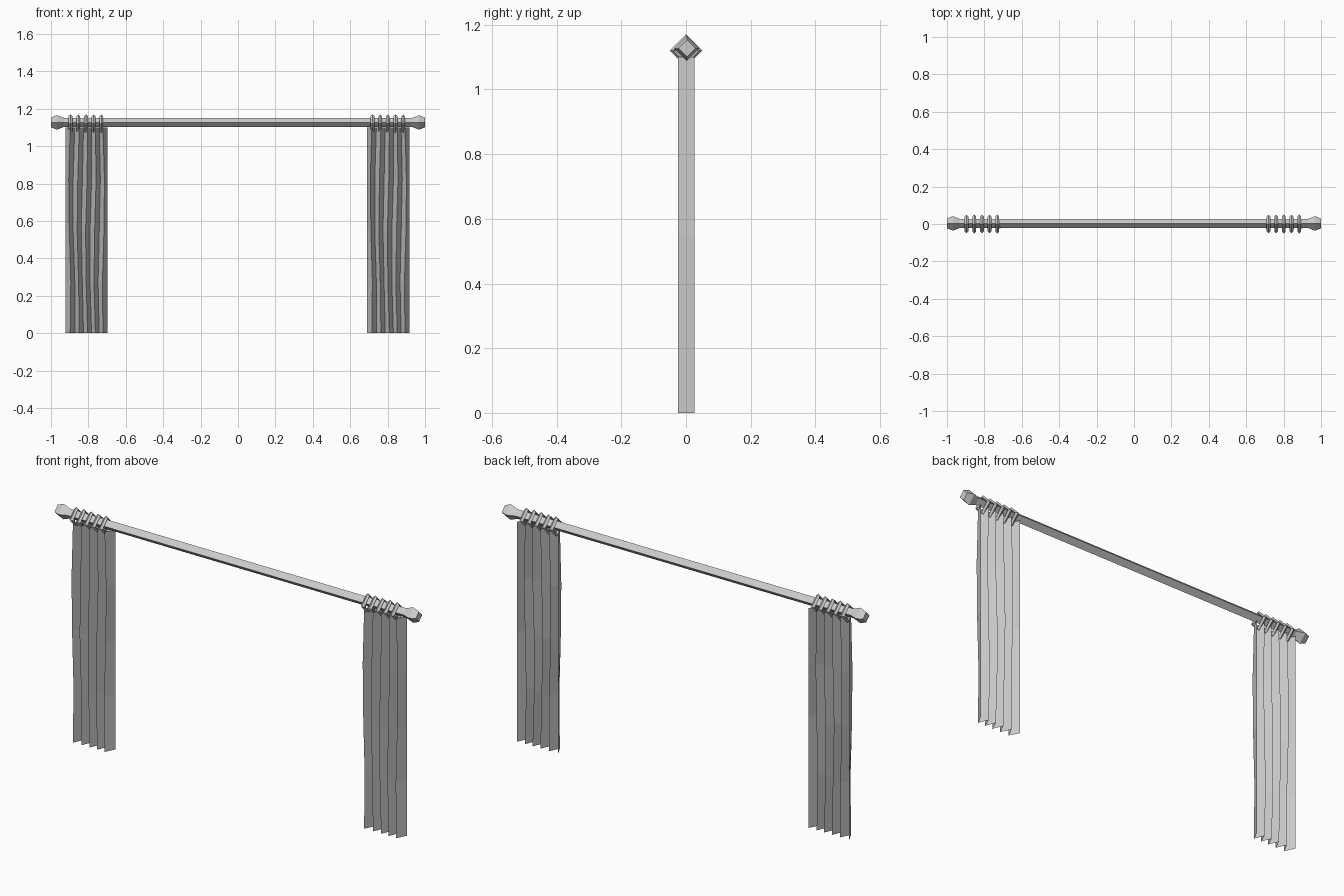
import bpy
import bmesh
import math

cube = bpy.data.objects.get("Cube")
if cube:
    bpy.data.objects.remove(cube, do_unlink=True)

grey = bpy.data.materials.new("plain_grey")
grey.use_nodes = True
GREY = (0.6, 0.6, 0.6, 1)
grey.diffuse_color = GREY
grey.node_tree.nodes["Principled BSDF"].inputs["Base Color"].default_value = GREY

ROD_Z = 1.127
ROD_Y = 0.003
RING_Z = 1.12
TOP = 1.1


def finish(name, bm, closed=True):
    if closed:
        bmesh.ops.recalc_face_normals(bm, faces=bm.faces)
    mesh = bpy.data.meshes.new(name)
    bm.to_mesh(mesh)
    bm.free()
    mesh.materials.append(grey)
    obj = bpy.data.objects.new(name, mesh)
    bpy.context.collection.objects.link(obj)
    return obj


def diamond_loft(name, profile):
    """Square bar on its corner along x, from (x, radius) pairs."""
    bm = bmesh.new()
    loops = []
    for x, r in profile:
        loops.append([bm.verts.new((x, ROD_Y + r * math.cos(k * math.pi / 2),
                                    ROD_Z + r * math.sin(k * math.pi / 2)))
                      for k in range(4)])
    for a, b in zip(loops, loops[1:]):
        for k in range(4):
            bm.faces.new((a[k], a[(k + 1) % 4], b[(k + 1) % 4], b[k]))
    bm.faces.new(loops[0])
    bm.faces.new(loops[-1])
    return finish(name, bm)


def ring(name, x, major=0.040, minor=0.010):
    """Four-sided ring with a diamond section, hung around the rod."""
    bm = bmesh.new()
    loops = []
    for i in range(4):
        a = i * math.pi / 2
        loop = []
        for j in range(4):
            b = j * math.pi / 2
            r = major + minor * math.cos(b)
            loop.append(bm.verts.new((x + minor * math.sin(b), r * math.cos(a),
                                      RING_Z + r * math.sin(a))))
        loops.append(loop)
    for i in range(4):
        p, q = loops[i], loops[(i + 1) % 4]
        for j in range(4):
            bm.faces.new((p[j], p[(j + 1) % 4], q[(j + 1) % 4], q[j]))
    return finish(name, bm)


def curtain(name, x0, x1, folds=5, levels=4):
    """Pleated single sheet whose folds sway slightly with height."""
    bm = bmesh.new()
    rows = []
    for lv in range(levels + 1):
        t = lv / levels
        row = []
        for i in range(2 * folds + 1):
            inner = 0 < i < 2 * folds
            sway = 0.006 * math.sin(t * 2 * math.pi + i * 0.4) if inner else 0
            x = x0 + (x1 - x0) * i / (2 * folds) + sway
            y = -0.024 if i % 2 else 0.027
            row.append(bm.verts.new((x, y, TOP * t)))
        rows.append(row)
    for a, b in zip(rows, rows[1:]):
        for i in range(2 * folds):
            bm.faces.new((a[i], a[i + 1], b[i + 1], b[i]))
    return finish(name, bm, closed=False)


# Rod and end finials
diamond_loft("curtain_rod", [(-0.94, 0.024), (0.94, 0.024)])
for side, s in (("left", 1), ("right", -1)):
    diamond_loft(side + "_finial",
                 [(s * 0.93, 0.024), (s * 0.968, 0.039), (s * 1.0, 0.026)])

# Curtains with their rings
for side, x0, x1, first in (("left", 0.69, 0.918, 0.719),
                            ("right", -0.922, -0.697, -0.895)):
    curtain(side + "_curtain", x0, x1)
    for i in range(5):
        ring(f"{side}_ring_{i + 1}", first + 0.041 * i)
